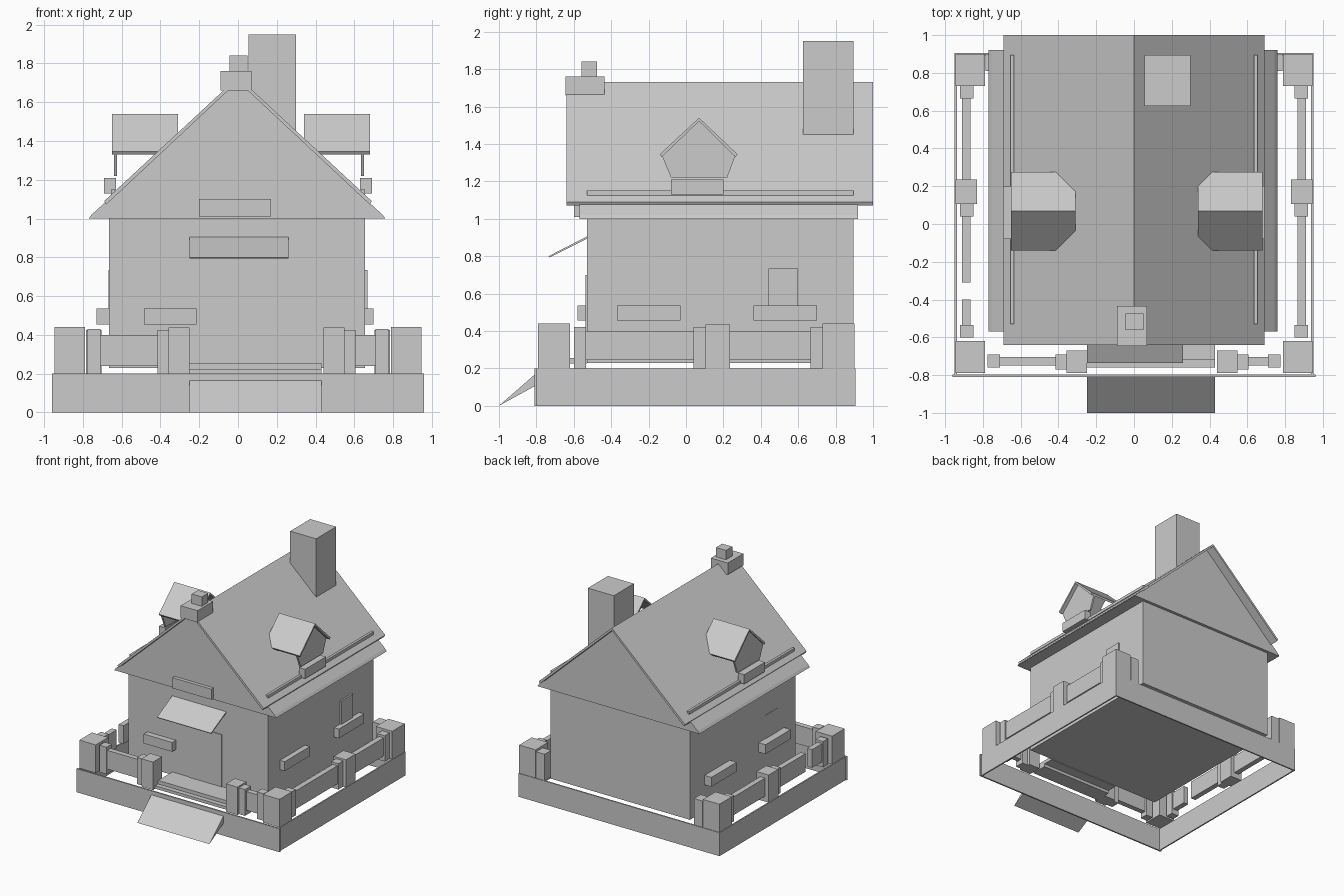
import bpy, bmesh


def mesh_object(name, verts, faces):
    me = bpy.data.meshes.new(name)
    me.from_pydata(verts, [], faces)
    bm = bmesh.new()
    bm.from_mesh(me)
    bmesh.ops.recalc_face_normals(bm, faces=bm.faces)
    bm.to_mesh(me)
    bm.free()
    ob = bpy.data.objects.new(name, me)
    bpy.context.collection.objects.link(ob)
    return ob


def prism(name, profile, a, b, axis):
    """Extrude a 2D profile from a to b along axis ('x': y,z profile / 'y': x,z profile)."""
    n = len(profile)
    if axis == 'x':
        v = [(t, p, q) for t in (a, b) for p, q in profile]
    else:
        v = [(p, t, q) for t in (a, b) for p, q in profile]
    f = [tuple(range(n)), tuple(range(n, 2 * n))]
    f += [(i, (i + 1) % n, n + (i + 1) % n, n + i) for i in range(n)]
    return mesh_object(name, v, f)


def box(name, x0, x1, y0, y1, z0, z1):
    return prism(name, [(x0, z0), (x1, z0), (x1, z1), (x0, z1)], y0, y1, 'y')


def side_box(name, s, x0, x1, y0, y1, z0, z1):
    """Box on the right (s=1) or mirrored to the left (s=-1)."""
    return box(name, *sorted((s * x0, s * x1)), y0, y1, z0, z1)


# open foundation skirt
box("skirt_front", -0.96, 0.96, -0.81, -0.797, 0, 0.2)
box("skirt_back", -0.95, 0.95, 0.893, 0.905, 0, 0.2)
for s in (-1, 1):
    side_box("skirt_side", s, 0.938, 0.95, -0.80, 0.90, 0, 0.2)

# house body and gable attic
box("house_walls", -0.665, 0.655, -0.53, 0.895, 0.23, 1.01)
prism("attic", [(-0.77, 1.0), (0.76, 1.0), (0.745, 1.02), (0, 1.71), (-0.755, 1.02)],
      -0.57, 0.92, 'y')

# main roof slabs
prism("roof", [(-0.69, 1.09), (0, 1.73), (0.69, 1.09), (0.68, 1.072), (0, 1.708), (-0.68, 1.072)],
      -0.64, 1.0, 'y')

# chimney and ridge finial
box("chimney", 0.055, 0.30, 0.625, 0.895, 1.45, 1.95)
box("finial_base", -0.09, 0.07, -0.645, -0.435, 1.66, 1.76)
box("finial_top", -0.045, 0.05, -0.56, -0.475, 1.76, 1.84)

# dormers, snow rails and side windows
for s, dx in ((-1, 0.0), (1, 0.03)):
    prism("dormer_roof", [(-0.14, 1.345), (0.07, 1.54), (0.275, 1.345),
                          (0.265, 1.33), (0.07, 1.522), (-0.13, 1.33)],
          s * (0.31 + dx), s * (0.65 + dx), 'x')
    prism("dormer_front", [(-0.08, 1.22), (0.22, 1.22), (0.265, 1.34), (0.07, 1.525), (-0.13, 1.34)],
          s * (0.625 + dx * 0.3), s * (0.64 + dx * 0.3), 'x')
    side_box("dormer_planter", s, 0.63, 0.69, -0.08, 0.20, 1.13, 1.21)
    side_box("snow_rail", s, 0.635, 0.655, -0.53, 0.895, 1.125, 1.15)
    out = 0.70 if s > 0 else 0.73
    for y in (-0.37, 0.36):
        side_box("window_box", s, 0.65, out, y, y + 0.34, 0.455, 0.535)
    wy = 0.44 if s > 0 else -0.28
    side_box("side_window", s, 0.65, 0.668, wy, wy + 0.16, 0.53, 0.735)

# front door, awning, planters
box("door", -0.085, 0.22, -0.536, -0.52, 0.24, 0.70)
prism("awning", [(-0.735, 0.80), (-0.53, 0.905), (-0.53, 0.893), (-0.73, 0.793)], -0.25, 0.26, 'x')
box("front_window_box", -0.485, -0.215, -0.58, -0.53, 0.455, 0.535)
box("gable_window_box", -0.20, 0.17, -0.60, -0.53, 1.01, 1.10)

# entry ramp and landing
prism("ramp", [(-1.0, 0.0), (-0.80, 0.175), (-0.80, 0.11)], -0.25, 0.43, 'x')
box("lower_step", -0.25, 0.43, -0.76, -0.62, 0.20, 0.225)
box("upper_step", -0.25, 0.43, -0.72, -0.53, 0.225, 0.255)

# fence: posts, stubs and rails on each side
for s in (-1, 1):
    side_box("front_corner_post", s, 0.79, 0.945, -0.79, -0.62, 0.2, 0.44)
    side_box("back_corner_post", s, 0.79, 0.945, 0.73, 0.90, 0.2, 0.44)
    side_box("middle_post", s, 0.83, 0.945, 0.105, 0.235, 0.2, 0.435)
    for y in (-0.60, 0.04, 0.665):
        side_box("side_stub_post", s, 0.85, 0.92, y, y + 0.065, 0.2, 0.42)
    side_box("back_rail", s, 0.865, 0.91, 0.235, 0.67, 0.245, 0.40)
    side_box("back_stub_post", s, 0.705, 0.785, 0.81, 0.90, 0.2, 0.425)
    spans = [(-0.54, 0.04)] if s > 0 else [(-0.54, -0.40), (-0.31, 0.04)]
    for a, b in spans:
        side_box("side_rail", s, 0.865, 0.91, a, b, 0.245, 0.40)
    side_box("front_stub_post", s, 0.71, 0.775, -0.76, -0.69, 0.2, 0.43)
    g = 0.25 if s < 0 else 0.44
    side_box("gate_post", s, g, g + 0.108, -0.79, -0.67, 0.2, 0.438)
    side_box("gate_stub_post", s, g + 0.108, g + 0.165, -0.77, -0.69, 0.2, 0.425)
    side_box("front_rail", s, g + 0.165, 0.71, -0.75, -0.705, 0.24, 0.40)
